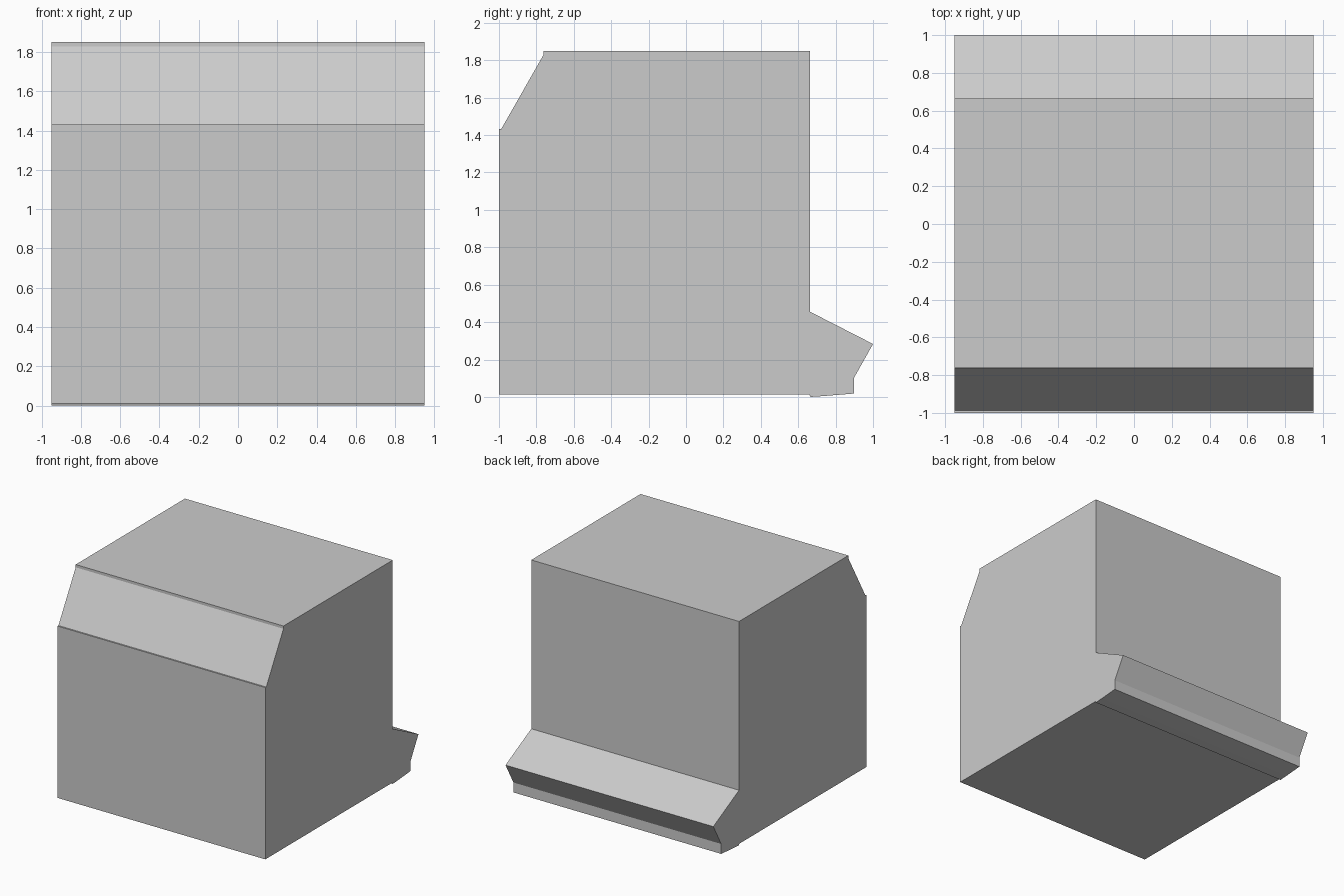
import bpy, bmesh

if "Cube" in bpy.data.objects:
    bpy.data.objects.remove(bpy.data.objects["Cube"])

HALF_WIDTH = 0.95


def extrude_profile(name, points):
    """Extrude a (y, z) side profile across the full width."""
    bm = bmesh.new()
    face = bm.faces.new([bm.verts.new((-HALF_WIDTH, y, z)) for y, z in points])
    res = bmesh.ops.extrude_face_region(bm, geom=[face], use_keep_orig=True)
    moved = [g for g in res["geom"] if isinstance(g, bmesh.types.BMVert)]
    bmesh.ops.translate(bm, verts=moved, vec=(2 * HALF_WIDTH, 0, 0))
    bmesh.ops.recalc_face_normals(bm, faces=bm.faces)
    mesh = bpy.data.meshes.new(name)
    bm.to_mesh(mesh)
    bm.free()
    obj = bpy.data.objects.new(name, mesh)
    bpy.context.collection.objects.link(obj)
    return obj


# Block with a sloped front top edge and a flared lip along the lower back
extrude_profile("lipped_block", [
    (-1.0, 0.012), (0.66, 0.012),
    (0.665, 0.0), (0.74, 0.005), (0.897, 0.018),
    (0.897, 0.10), (1.0, 0.283), (0.664, 0.455),
    (0.664, 1.85), (-0.763, 1.85),
    (-0.763, 1.827), (-0.988, 1.432), (-1.0, 1.432),
])
